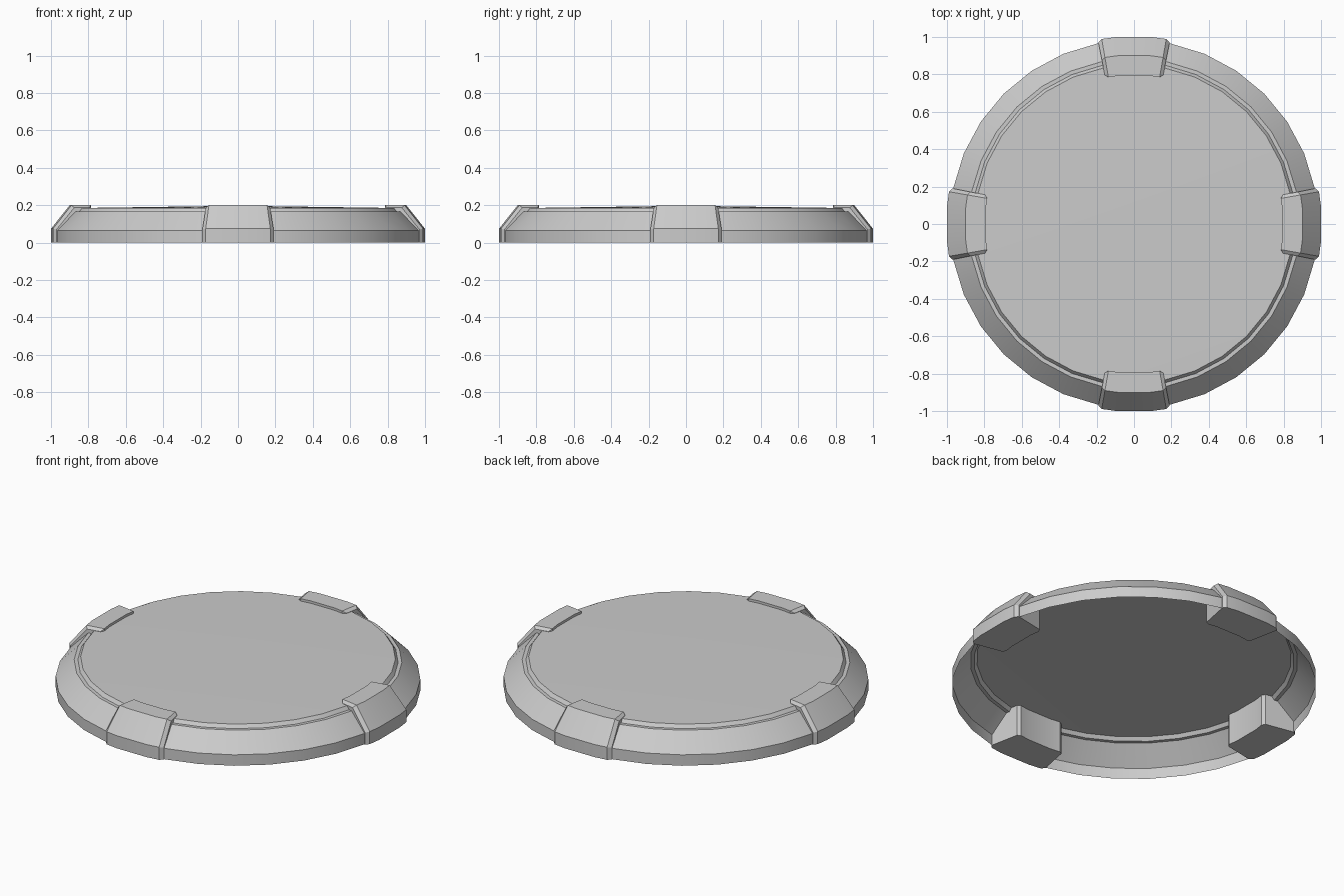
import bpy, bmesh
from math import cos, sin, pi, radians

if "Cube" in bpy.data.objects:
    bpy.data.objects.remove(bpy.data.objects["Cube"])


def finish(name, bm):
    bmesh.ops.recalc_face_normals(bm, faces=bm.faces)
    mesh = bpy.data.meshes.new(name)
    bm.to_mesh(mesh)
    bm.free()
    ob = bpy.data.objects.new(name, mesh)
    bpy.context.collection.objects.link(ob)
    bpy.ops.object.select_all(action='DESELECT')
    ob.select_set(True)
    bpy.context.view_layer.objects.active = ob
    bpy.ops.object.shade_smooth_by_angle(angle=radians(20))
    return ob


def section(bm, profile, a):
    return [bm.verts.new((r * cos(a), r * sin(a), z)) for r, z in profile]


def bridge(bm, s, t, closed=False):
    n = len(s)
    for i in range(n if closed else n - 1):
        j = (i + 1) % n
        bm.faces.new((s[i], t[i], t[j], s[j]))


# Hollow 32-sided rim: wall, slope, flat lip and small step
SIDES = 32
rim = [(.985, 0), (.985, .065), (.885, .165), (.865, .165), (.85, .185)]
bm = bmesh.new()
rings = [section(bm, rim, 2 * pi * k / SIDES) for k in range(SIDES)]
for k in range(SIDES):
    bridge(bm, rings[k], rings[(k + 1) % SIDES])
# Very shallow cone closing the top
apex = bm.verts.new((0, 0, .197))
for k in range(SIDES):
    bm.faces.new((rings[k][-1], rings[(k + 1) % SIDES][-1], apex))
finish("base_plate", bm)

# Four solid clamps with chamfered ends, wrapped over the rim
full = [(.797, 0), (1.004, 0), (1.004, .075), (.904, .2), (.797, .2)]
inset = [(.812, 0), (.989, 0), (.989, .07), (.892, .187), (.812, .187)]
stations = [(-11.1, inset), (-9.9, full), (-5.6, full),
            (5.6, full), (9.9, full), (11.1, inset)]
for i, side in enumerate(("right", "back", "left", "front")):
    bm = bmesh.new()
    secs = [section(bm, p, radians(a) + i * pi / 2) for a, p in stations]
    for s, t in zip(secs, secs[1:]):
        bridge(bm, s, t, closed=True)
    bm.faces.new(secs[0])
    bm.faces.new(secs[-1])
    finish(side + "_clamp", bm)
